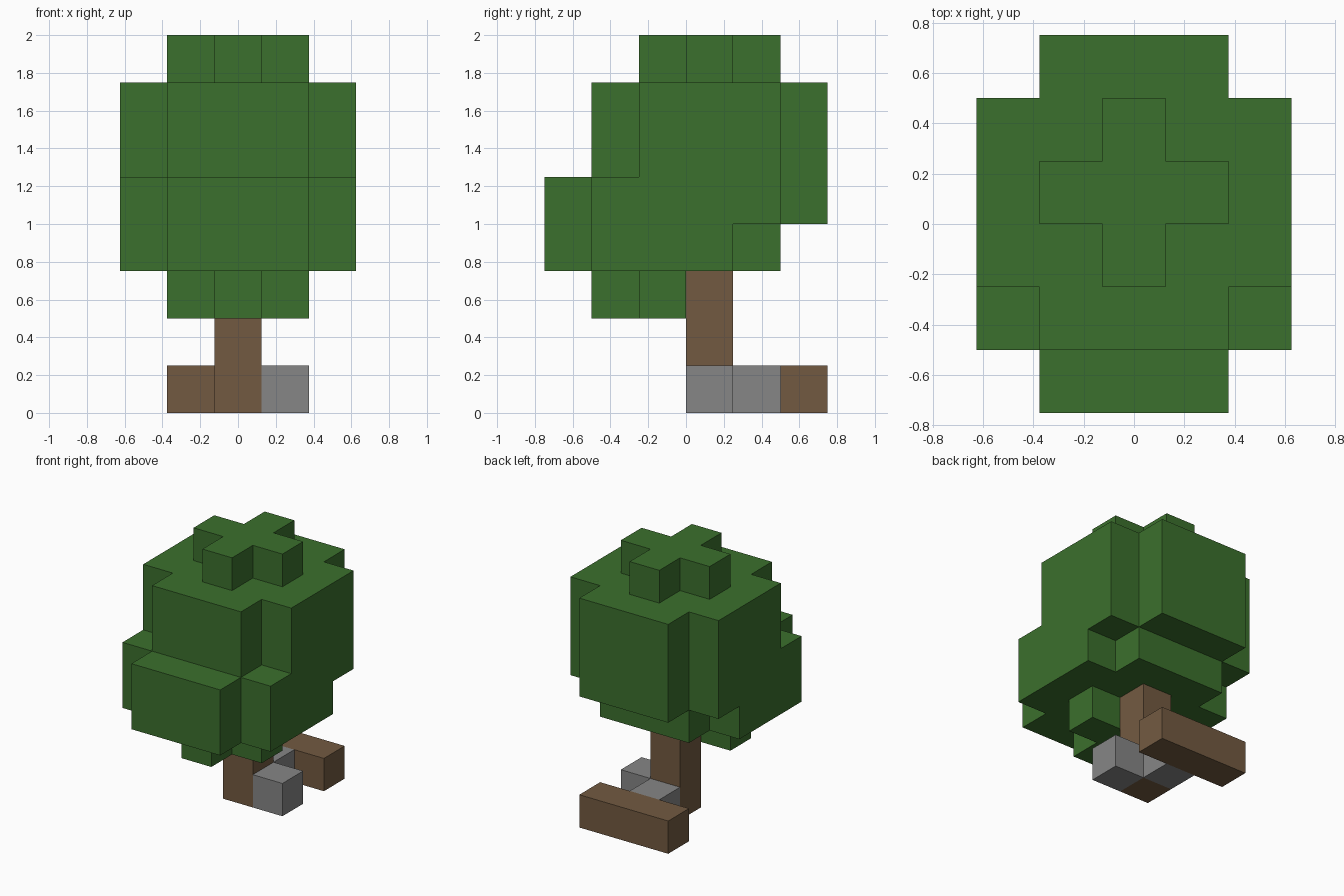
import bpy
import bmesh
import math
from mathutils import Vector

old = bpy.data.objects.get("Cube")
if old:
    bpy.data.objects.remove(old, do_unlink=True)

UNIT = 0.25                           # edge of one block
ORIGIN = Vector((-0.625, -0.75, 0))   # low corner of the block grid


def make_material(name, rgb):
    mat = bpy.data.materials.new(name)
    mat.use_nodes = True
    colour = (*rgb, 1)
    mat.diffuse_color = colour
    mat.node_tree.nodes["Principled BSDF"].inputs["Base Color"].default_value = colour
    return mat


green = make_material("leaf green", (0.044, 0.162, 0.026))
brown = make_material("bark brown", (0.171, 0.102, 0.053))
grey = make_material("stone grey", (0.238, 0.238, 0.238))


def block_part(name, mat, boxes):
    """One outer skin around boxes given as (x range, y range, z range) in blocks."""
    cells = {(x, y, z) for xs, ys, zs in boxes
             for x in range(*xs) for y in range(*ys) for z in range(*zs)}
    bm = bmesh.new()
    for cell in cells:
        for axis in range(3):
            for side in (0, 1):
                step = [0, 0, 0]
                step[axis] = 2 * side - 1
                if tuple(c + s for c, s in zip(cell, step)) in cells:
                    continue
                u, v = Vector(), Vector()
                u[(axis + 1) % 3] = 1
                v[(axis + 2) % 3] = 1
                corner = Vector(cell)
                corner[axis] += side
                ring = [corner, corner + u, corner + u + v, corner + v]
                if not side:
                    ring.reverse()
                bm.faces.new([bm.verts.new(ORIGIN + p * UNIT) for p in ring])
    # Weld the skin and merge flat neighbours into large faces
    bmesh.ops.remove_doubles(bm, verts=bm.verts, dist=0.001)
    bmesh.ops.dissolve_limit(bm, angle_limit=math.radians(1),
                             verts=bm.verts, edges=bm.edges)
    mesh = bpy.data.meshes.new(name)
    bm.to_mesh(mesh)
    bm.free()
    mesh.materials.append(mat)
    obj = bpy.data.objects.new(name, mesh)
    bpy.context.collection.objects.link(obj)
    return obj


WIDE, MID, CORE = (0, 5), (1, 4), (2, 3)

# Leaves: cross-shaped layers from bottom to top
block_part("leaf_canopy", green, [
    (CORE, (1, 3), (2, 3)), (MID, (2, 3), (2, 3)),      # lower tuft
    (WIDE, (1, 4), (3, 4)), (MID, (0, 5), (3, 4)),      # underside
    (WIDE, (1, 5), (4, 5)), (MID, (0, 6), (4, 5)),      # widest layer
    (WIDE, (2, 5), (5, 7)), (MID, (1, 6), (5, 7)),      # upper body
    (CORE, (2, 5), (7, 8)), (MID, (3, 4), (7, 8)),      # crown
])

# Trunk, fallen log and the two stones
block_part("trunk", brown, [(CORE, (3, 4), (0, 3))])
block_part("fallen_log", brown, [(MID, (5, 6), (0, 1))])
block_part("left_stone", grey, [((3, 4), (3, 4), (0, 1))])
block_part("back_stone", grey, [(CORE, (4, 5), (0, 1))])
